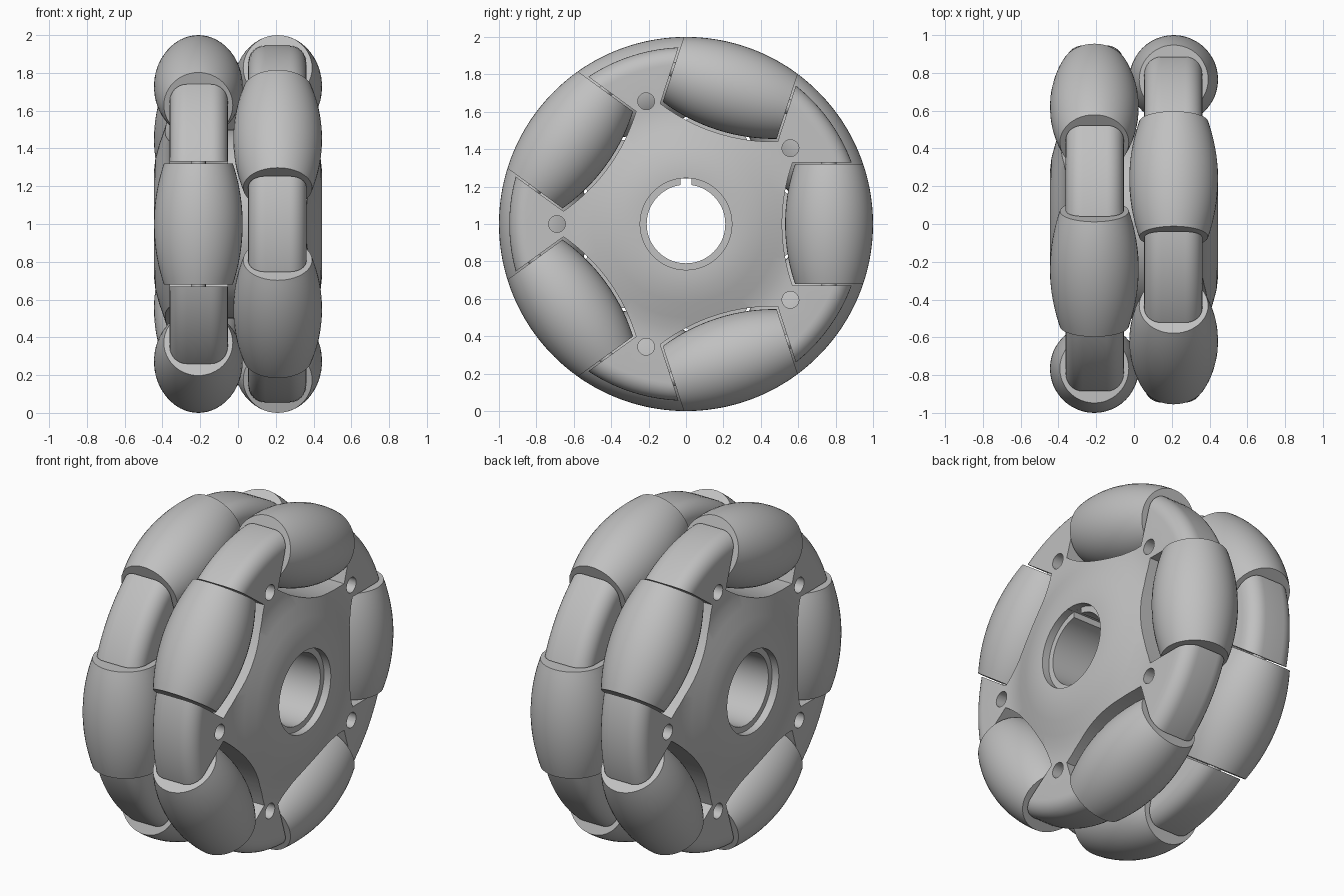
import bpy, bmesh, math
from mathutils import Matrix, Vector

cube = bpy.data.objects.get("Cube")
if cube:
    bpy.data.objects.remove(cube)

ROW_X, AXLE_R, HALF_LEN = 0.21, 0.765, 0.32
COUNT = 5
CENTER = Matrix.Translation((0, 0, 1))

grey = bpy.data.materials.new("light_grey")
grey.use_nodes = True
grey.diffuse_color = (0.53, 0.53, 0.53, 1)
grey.node_tree.nodes["Principled BSDF"].inputs["Base Color"].default_value = grey.diffuse_color


def make_object(name, bm, matrix=Matrix()):
    bmesh.ops.recalc_face_normals(bm, faces=bm.faces)
    mesh = bpy.data.meshes.new(name)
    bm.to_mesh(mesh)
    bm.free()
    mesh.materials.append(grey)
    obj = bpy.data.objects.new(name, mesh)
    bpy.context.collection.objects.link(obj)
    obj.matrix_world = matrix
    return obj


def revolve(points, steps, closed):
    """Spin (x, radius) points around the x axis."""
    bm = bmesh.new()
    verts = [bm.verts.new((x, 0, r)) for x, r in points]
    pairs = list(zip(verts, verts[1:]))
    if closed:
        pairs.append((verts[-1], verts[0]))
    edges = [bm.edges.new(p) for p in pairs]
    bmesh.ops.spin(bm, geom=verts + edges, cent=(0, 0, 0), axis=(1, 0, 0),
                   angle=math.tau, steps=steps, use_duplicate=False)
    bmesh.ops.remove_doubles(bm, verts=bm.verts, dist=1e-4)
    return bm


def prism(bm, outline, x0, x1, matrix):
    """Extrude a (y, z) outline along x."""
    face = bm.faces.new([bm.verts.new(matrix @ Vector((x0, y, z))) for y, z in outline])
    out = bmesh.ops.extrude_face_region(bm, geom=[face])["geom"]
    bmesh.ops.translate(bm, vec=(x1 - x0, 0, 0),
                        verts=[v for v in out if isinstance(v, bmesh.types.BMVert)])


def smooth(obj):
    bpy.ops.object.select_all(action="DESELECT")
    obj.select_set(True)
    bpy.context.view_layer.objects.active = obj
    bpy.ops.object.shade_smooth_by_angle(angle=math.radians(30))


def roller_radius(t):
    return math.sqrt(1 - t * t) - AXLE_R


def circle(y, z, r, n=24):
    return [(y + r * math.cos(math.tau * i / n), z + r * math.sin(math.tau * i / n))
            for i in range(n)]


# Wheel body: hub, dished sides and two rounded rims
half = [(0.40, 0.21), (0.40, 0.245), (0.445, 0.245), (0.445, 0.28), (0.437, 0.35),
        (0.418, 0.42), (0.39, 0.50), (0.371, 0.56), (0.363, 0.62), (0.362, 0.70)]
FILLET, RIM, OUTER, INNER = 0.09, 0.945, 0.362, 0.054
for cx, start in ((OUTER - FILLET, 0), (INNER + FILLET, 90)):
    for i in range(9):
        a = math.radians(start + i * 90 / 8)
        half.append((cx + FILLET * math.cos(a), RIM - FILLET + FILLET * math.sin(a)))
half.append((INNER, 0.5))
profile = half + [(-x, r) for x, r in reversed(half)]
body = make_object("wheel_body", revolve(profile, 120, True), CENTER)

# Roller pockets, pin holes and keyway
cut = bmesh.new()
ts = [-0.33 + 0.66 * i / 16 for i in range(17)]
pocket = [(AXLE_R - roller_radius(t) - 0.016, t) for t in ts] + [(1.2, 0.33), (1.2, -0.33)]
rows = []
for side in (1, -1):
    for k in range(COUNT):
        angle = math.tau * k / COUNT + (0 if side > 0 else math.pi)
        turn = Matrix.Rotation(angle, 4, "X")
        rows.append((side, k, turn))
        prism(cut, pocket, 0.01 * side, 0.6 * side, turn)
        half_turn = Matrix.Rotation(angle + math.pi / COUNT, 4, "X")
        prism(cut, circle(0.69, 0, 0.045), 0.01 * side, 0.6 * side, half_turn)
prism(cut, [(-0.03, 0.15), (0.03, 0.15), (0.03, 0.244), (-0.03, 0.244)], -0.6, 0.6, Matrix())
cutter = make_object("body_cutter", cut, CENTER)
cutter.hide_render = True

mod = body.modifiers.new("cuts", "BOOLEAN")
mod.operation, mod.solver, mod.object = "DIFFERENCE", "EXACT", cutter
bpy.ops.object.select_all(action="DESELECT")
bpy.context.view_layer.objects.active = body
body.select_set(True)
bpy.ops.object.modifier_apply(modifier=mod.name)
bpy.data.objects.remove(cutter)
smooth(body)

# Barrel rollers with their axles
steps = [-HALF_LEN + 2 * HALF_LEN * i / 20 for i in range(21)]
barrel = [(-HALF_LEN, 0)] + [(t, roller_radius(t)) for t in steps] + [(HALF_LEN, 0)]
axle = [(-0.36, 0), (-0.36, 0.04), (0.36, 0.04), (0.36, 0)]
lay_tangent = Matrix.Rotation(-math.pi / 2, 4, "Y")
for side, k, turn in rows:
    place = CENTER @ turn @ Matrix.Translation((ROW_X * side, AXLE_R, 0)) @ lay_tangent
    row = "left" if side > 0 else "right"
    smooth(make_object(f"{row}_roller_{k + 1}", revolve(barrel, 48, False), place))
    smooth(make_object(f"{row}_axle_{k + 1}", revolve(axle, 16, False), place))
